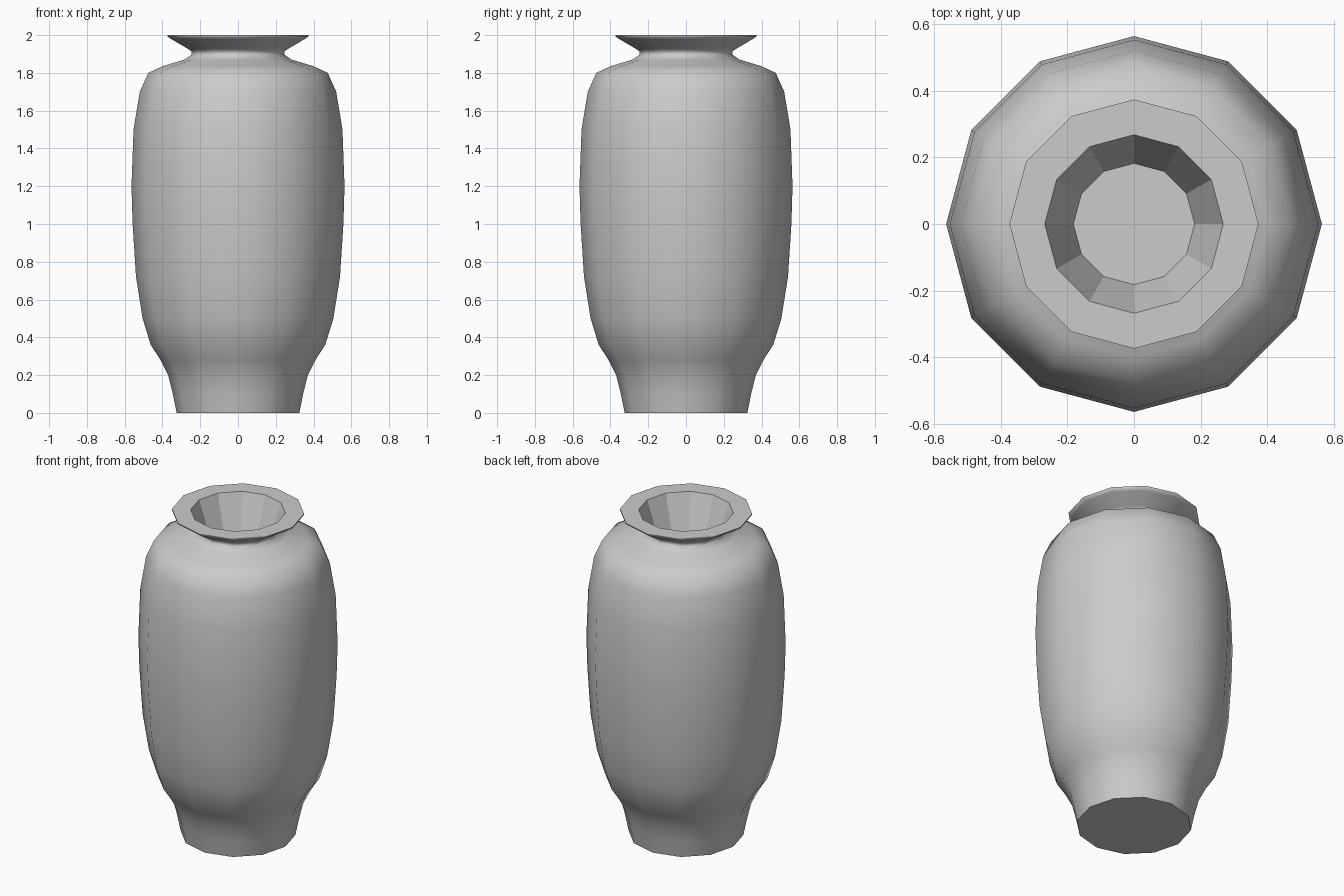
import bpy, bmesh
from math import cos, sin, pi

if "Cube" in bpy.data.objects:
    bpy.data.objects.remove(bpy.data.objects["Cube"])

SIDES = 12

# Outer profile (radius, height) from foot to lip
outer = [(0.325, 0), (0.345, 0.1), (0.37, 0.2), (0.41, 0.28), (0.462, 0.36),
         (0.505, 0.5), (0.54, 0.72), (0.558, 1.0), (0.564, 1.2), (0.553, 1.5),
         (0.52, 1.7), (0.475, 1.8), (0.40, 1.835), (0.285, 1.87), (0.247, 1.895),
         (0.247, 1.915), (0.27, 1.93), (0.355, 1.98), (0.374, 1.993), (0.374, 2.0)]
# Flat lip and tapered mouth ending in a floor
inner = [(0.268, 2.0), (0.182, 1.76)]

bm = bmesh.new()


def ring(r, z):
    return [bm.verts.new((r * cos(2 * pi * i / SIDES), r * sin(2 * pi * i / SIDES), z))
            for i in range(SIDES)]


# Revolve the whole profile, smooth outside and faceted inside
rings = [ring(r, z) for r, z in outer + inner]
for k, (a, b) in enumerate(zip(rings, rings[1:])):
    for i in range(SIDES):
        j = (i + 1) % SIDES
        face = bm.faces.new((a[i], a[j], b[j], b[i]))
        face.smooth = k < len(outer) - 1

# Base and mouth floor
bm.faces.new(rings[0][::-1])
bm.faces.new(rings[-1])

mesh = bpy.data.meshes.new("vase")
bm.to_mesh(mesh)
bm.free()
vase = bpy.data.objects.new("vase", mesh)
bpy.context.collection.objects.link(vase)
